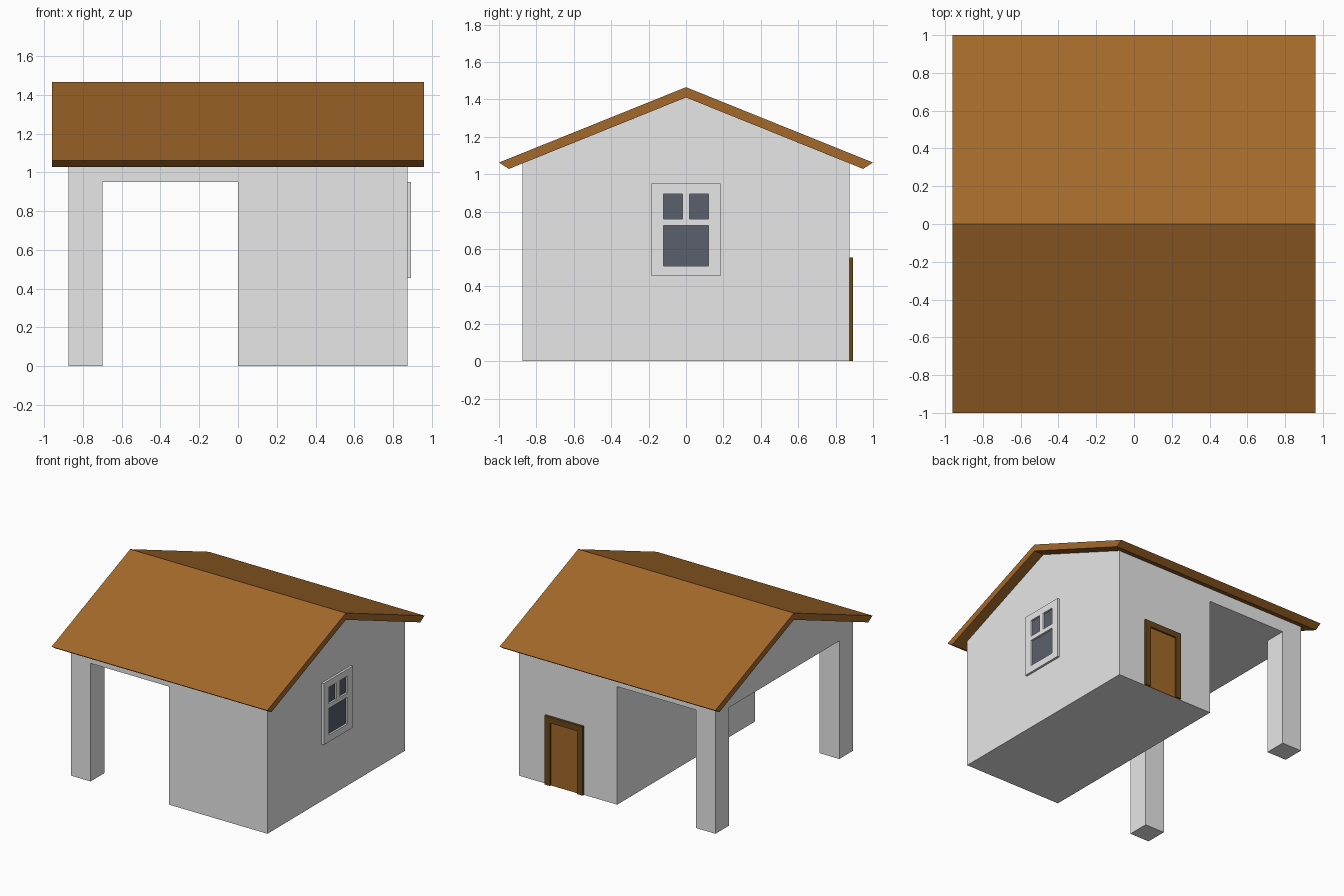
import bpy
import bmesh
from mathutils import Vector

cube = bpy.data.objects.get("Cube")
if cube:
    bpy.data.objects.remove(cube, do_unlink=True)


def material(name, rgb):
    mat = bpy.data.materials.new(name)
    mat.use_nodes = True
    mat.diffuse_color = (*rgb, 1)
    bsdf = next(n for n in mat.node_tree.nodes if n.type == 'BSDF_PRINCIPLED')
    bsdf.inputs["Base Color"].default_value = (*rgb, 1)
    return mat


WALL = material("white plaster", (0.8, 0.8, 0.8))
BROWN = material("brown wood", (0.37, 0.14, 0.024))
DARK = material("dark wood", (0.145, 0.066, 0.01))
GLASS = material("blue grey glass", (0.104, 0.116, 0.152))


def prism(bm, outline, axis, start, end):
    """Extrude a 2D outline along x, y or z between two offsets."""
    def place(p):
        co = list(p)
        co.insert("xyz".index(axis), start)
        return bm.verts.new(co)
    face = bm.faces.new([place(p) for p in outline])
    grown = bmesh.ops.extrude_face_region(bm, geom=[face])["geom"]
    shift = Vector([end - start if a == axis else 0 for a in "xyz"])
    bmesh.ops.translate(bm, vec=shift, verts=[v for v in grown if isinstance(v, bmesh.types.BMVert)])


def part(name, outlines, axis, start, end, mat=None):
    bm = bmesh.new()
    for outline in outlines:
        prism(bm, outline, axis, start, end)
    bmesh.ops.recalc_face_normals(bm, faces=bm.faces)
    mesh = bpy.data.meshes.new(name)
    bm.to_mesh(mesh)
    bm.free()
    obj = bpy.data.objects.new(name, mesh)
    bpy.context.collection.objects.link(obj)
    if mat:
        mesh.materials.append(mat)
    return obj


def cut(obj, cutter):
    """Subtract the cutter, bake the result and drop the cutter."""
    mod = obj.modifiers.new("cut", 'BOOLEAN')
    mod.operation, mod.solver, mod.object = 'DIFFERENCE', 'EXACT', cutter
    bpy.context.view_layer.objects.active = obj
    bpy.ops.object.modifier_apply(modifier=mod.name)
    bpy.data.objects.remove(cutter, do_unlink=True)


def rect(a0, a1, b0, b1):
    return [(a0, b0), (a1, b0), (a1, b1), (a0, b1)]


def mirrored(half):
    """Close a half outline, listed from the ridge out and back."""
    return half + [(-y, z) for y, z in reversed(half) if y]


# Gabled body, with the porch cut away to leave two posts
W = 0.875
POST = 0.70
body = part("house_walls", [mirrored([(0, 1.41), (W, 1.057), (W, 0)])], 'x', -W, W, WALL)
porch = [(-POST, -1), (0, -1), (0, 1), (-POST, 1),
         (-POST, POST), (-1, POST), (-1, -POST), (-POST, -POST)]
cut(body, part("porch_cutter", [porch], 'z', -0.5, 0.95))

# Roof slab with an overhang all round
roof = [(0, 1.465), (1, 1.062), (0.947, 1.028), (0, 1.41), (-0.947, 1.028), (-1, 1.062)]
part("roof", [roof], 'x', -0.96, 0.96, BROWN)

# Window on the side wall: frame with three openings and glass behind
panes = [rect(-0.12, -0.02, 0.76, 0.895), rect(0.02, 0.12, 0.76, 0.895),
         rect(-0.12, 0.12, 0.51, 0.725)]
frame = part("window_frame", [rect(-0.185, 0.185, 0.455, 0.95)], 'x', W, 0.893, WALL)
cut(frame, part("pane_cutter", panes, 'x', 0.8, 1))
part("window_glass", panes, 'x', W, 0.878, GLASS)

# Back door with its surround
L, R, T, B = 0.295, 0.635, 0.555, 0.048
surround = [(L, 0), (L, T), (R, T), (R, 0), (R - B, 0), (R - B, T - B), (L + B, T - B), (L + B, 0)]
part("door_surround", [surround], 'y', W, 0.893, DARK)
part("door", [rect(L + B, R - B, 0, T - B)], 'y', W, 0.88, BROWN)
